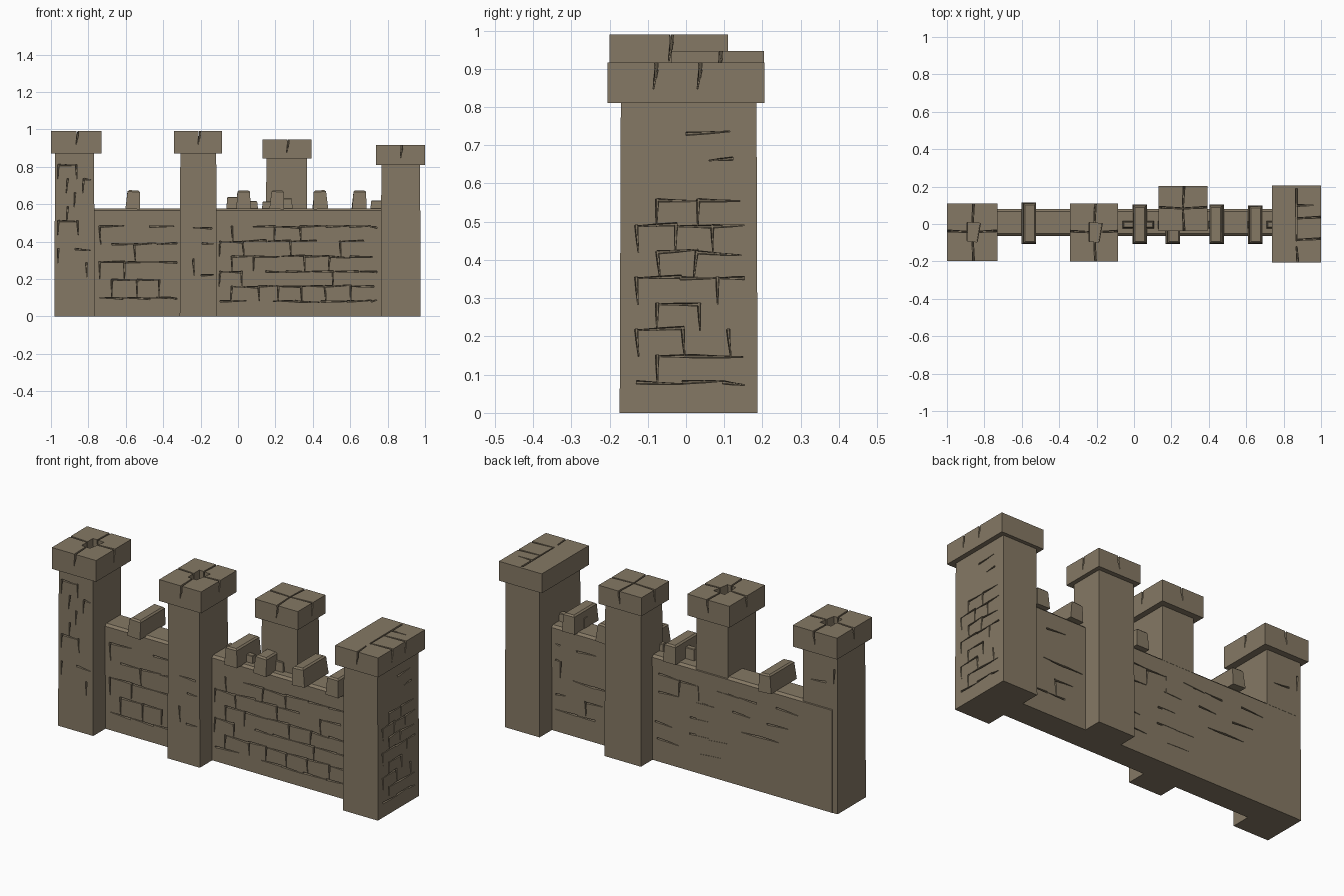
import bpy, bmesh, random
from mathutils import Matrix, Vector

random.seed(7)
cube = bpy.data.objects.get("Cube")
if cube:
    bpy.data.objects.remove(cube, do_unlink=True)

STONE_COLOR = (0.235, 0.19, 0.128, 1)
STONE = bpy.data.materials.new("stone")
STONE.use_nodes = True
STONE.diffuse_color = STONE_COLOR
STONE.node_tree.nodes["Principled BSDF"].inputs["Base Color"].default_value = STONE_COLOR

CRACK_DEPTH = 0.02
FINE, NARROW, WIDE = 0.003, 0.008, 0.014


def make_object(name, bm):
    mesh = bpy.data.meshes.new(name)
    bmesh.ops.recalc_face_normals(bm, faces=bm.faces)
    bm.to_mesh(mesh)
    bm.free()
    mesh.materials.append(STONE)
    obj = bpy.data.objects.new(name, mesh)
    bpy.context.scene.collection.objects.link(obj)
    return obj


def block(name, ranges, flare=0.0, chamfer=0.0, lean=0.0):
    """Box from x, y and z ranges; flare widens the foot, chamfer bevels the top."""
    bm = bmesh.new()
    bmesh.ops.create_cube(bm, size=1)
    for v in bm.verts:
        grow = flare if v.co.z < 0 else -flare
        for axis, (low, high) in enumerate(ranges):
            spread = grow if axis < 2 else 0
            v.co[axis] = high + spread if v.co[axis] > 0 else low - spread
    if chamfer:
        top = max(v.co.z for v in bm.verts)
        rim = [e for e in bm.edges if all(v.co.z == top for v in e.verts)]
        bmesh.ops.bevel(bm, geom=rim, offset=chamfer, segments=1, affect='EDGES')
    if lean:
        centre = Vector(sum(limits) / 2 for limits in ranges)
        bmesh.ops.rotate(bm, verts=bm.verts, cent=centre, matrix=Matrix.Rotation(lean, 3, 'Y'))
    return make_object(name, bm)


def add_crack(bm, face, start, end, widths, depth=CRACK_DEPTH, squeeze=0.35):
    """Tapered wedge from start to end; face = (axis, plane position, inward sign)."""
    axis, plane, inward = face
    p, q = Vector(start), Vector(end)
    across = (q - p).normalized().orthogonal() / 2
    rings = []
    for sink, scale in ((-CRACK_DEPTH, 1), (depth, squeeze)):
        ring = []
        for point, width, signs in ((p, widths[0], (1, -1)), (q, widths[1], (-1, 1))):
            for sign in signs:
                co = list(point + across * width * sign * scale)
                co.insert(axis, plane + inward * sink)
                ring.append(bm.verts.new(co))
        rings.append(ring)
    outer, inner = rings
    bm.faces.new(outer)
    bm.faces.new(inner)
    for i in range(4):
        bm.faces.new((outer[i - 1], outer[i], inner[i], inner[i - 1]))


def carve(obj, bm):
    """Cut all wedges out of a part."""
    cutter = make_object("crack_cutter", bm)
    cutter.hide_render = True
    mod = obj.modifiers.new("cracks", 'BOOLEAN')
    mod.operation, mod.solver = 'DIFFERENCE', 'EXACT'
    mod.use_self = True
    mod.object = cutter
    graph = bpy.context.evaluated_depsgraph_get()
    graph.update()
    mesh = bpy.data.meshes.new_from_object(obj.evaluated_get(graph))
    obj.modifiers.clear()
    obj.data = mesh
    bpy.data.objects.remove(cutter, do_unlink=True)


def courses(bm, face, span, base, count, step, brick, along, upright):
    """Broken brickwork: along and upright are the shares of joints that show."""
    left, right = span
    for row in range(count):
        v = base + row * step
        u = left + CRACK_DEPTH + (row % 2) * brick / 2
        while u < right - 2 * CRACK_DEPTH:
            end = min(u + brick * random.uniform(0.85, 1.15), right - CRACK_DEPTH)
            tilt = random.uniform(-NARROW, NARROW)
            if random.random() < along:
                widths = random.choice(((FINE, WIDE), (WIDE, FINE)))
                add_crack(bm, face, (u, v), (end + FINE, v + tilt), widths)
            if row and random.random() < upright:
                add_crack(bm, face, (u, v + FINE), (u + tilt, v - step), (WIDE, FINE))
            u = end


def faces_of(axis, limits):
    """Both faces of a part across one axis."""
    return (axis, limits[0], 1), (axis, limits[1], -1)


def groove(bm, top, axis, hub, limit):
    """Groove on a cap from its hub out over one edge, with a split down the side."""
    inward = 1 if limit < hub[axis] else -1
    across = hub[1 - axis] + NARROW
    end = [across, across]
    end[axis] = limit - inward * CRACK_DEPTH
    add_crack(bm, (2, top, -1), hub, end, (NARROW, WIDE), 2 * CRACK_DEPTH)
    add_crack(bm, (axis, limit, inward), (across - NARROW, top - 0.07),
              (across, top - CRACK_DEPTH), (FINE, WIDE))


# Curtain wall, split into the bays that show between the towers
wall_depth = (-0.063, 0.08)
wall = block("curtain_wall", ((-0.95, 0.95), wall_depth, (0, 0.578)), chamfer=0.012)
front, back = faces_of(1, wall_depth)
right_bay, left_bay = (-0.76, -0.31), (-0.115, 0.76)
bm = bmesh.new()
courses(bm, front, right_bay, 0.1, 5, 0.095, 0.13, 0.8, 0.6)
courses(bm, front, left_bay, 0.08, 6, 0.08, 0.125, 0.9, 0.7)
for bay in ((right_bay[0], 0.15), (0.37, left_bay[1])):
    courses(bm, back, bay, 0.12, 5, 0.09, 0.12, 0.45, 0.12)
carve(wall, bm)

# Towers: shaft x and y ranges, cap x and y ranges, underside and top of the cap
TOWERS = {
    "right_end": ((-0.98, -0.768), (-0.168, 0.077), (-1, -0.73), (-0.197, 0.11), 0.872, 0.99),
    "right_middle": ((-0.31, -0.115), (-0.17, 0.077), (-0.342, -0.085), (-0.2, 0.11), 0.872, 0.99),
    "left_middle": ((0.15, 0.37), (-0.01, 0.18), (0.13, 0.392), (-0.038, 0.204), 0.845, 0.947),
    "left_end": ((0.765, 0.975), (-0.172, 0.186), (0.738, 1), (-0.205, 0.205), 0.81, 0.917),
}

for name, (shaft_x, shaft_y, cap_x, cap_y, shoulder, top) in TOWERS.items():
    shaft = block(name + "_tower_shaft", (shaft_x, shaft_y, (0, shoulder + FINE)),
                  flare=FINE / 2)
    front, back = faces_of(1, shaft_y)
    outer_side = faces_of(0, shaft_x)[1]
    bm = bmesh.new()
    if name == "right_end":
        courses(bm, front, shaft_x, 0.21, 9, 0.075, 0.1, 0.45, 0.5)
        courses(bm, back, shaft_x, 0.63, 3, 0.08, 0.1, 0.4, 0.3)
    elif name == "right_middle":
        courses(bm, front, shaft_x, 0.22, 6, 0.085, 0.1, 0.25, 0.2)
    elif name == "left_end":
        courses(bm, outer_side, (-0.15, 0.17), 0.08, 8, 0.068, 0.11, 0.85, 0.8)
        courses(bm, outer_side, (-0.08, 0.14), 0.66, 2, 0.07, 0.12, 0.4, 0.6)
    if bm.faces:
        carve(shaft, bm)
    else:
        bm.free()

    # Cap with grooves that run over its edges
    cap = block(name + "_tower_cap", (cap_x, cap_y, (shoulder, top)))
    lid = (2, top, -1)
    x, y = (sum(limits) / 2 for limits in (cap_x, cap_y))
    bm = bmesh.new()
    if name == "left_end":
        # Spine with one short branch and two that reach the outer side
        add_crack(bm, lid, (x, -0.09), (x, 0.19), (NARROW, WIDE), 2 * CRACK_DEPTH)
        add_crack(bm, lid, (x, 0.1), (x + 0.09, 0.1), (WIDE, FINE), 2 * CRACK_DEPTH)
        for branch in (-0.085, 0.03):
            groove(bm, top, 0, (x, branch), cap_x[1])
        groove(bm, top, 1, (x, -0.12), cap_y[0])
    else:
        # Spokes from a hub, which the right-hand towers open into a pit
        for limit in cap_x:
            groove(bm, top, 0, (x, y), limit)
        for limit in cap_y:
            groove(bm, top, 1, (x, y), limit)
        if name != "left_middle":
            add_crack(bm, lid, (x, y - 0.05), (x + NARROW, y + 0.05), (0.055, 0.075), 0.06, 0.9)
    carve(cap, bm)

# Merlons across the wall: centre x, back y
MERLONS = ((-0.56, 0.113), (0.03, 0.1), (0.21, 0), (0.44, 0.1), (0.65, 0.097))
for i, (x, rear) in enumerate(MERLONS, 1):
    block(f"merlon_{i}", ((x - 0.036, x + 0.036), (-0.105, rear), (0.574, 0.674)),
          flare=FINE, chamfer=NARROW, lean=random.uniform(-0.07, 0.07))

# Broken crest stones along the wall walk
for i, x in enumerate((-0.03, 0.075, 0.16, 0.26, 0.43, 0.64, 0.74), 1):
    block(f"crest_stone_{i}", ((x - 0.03, x + 0.03), (-0.022, 0.015),
                               (0.57, random.uniform(0.615, 0.64))),
          flare=FINE, chamfer=FINE)
